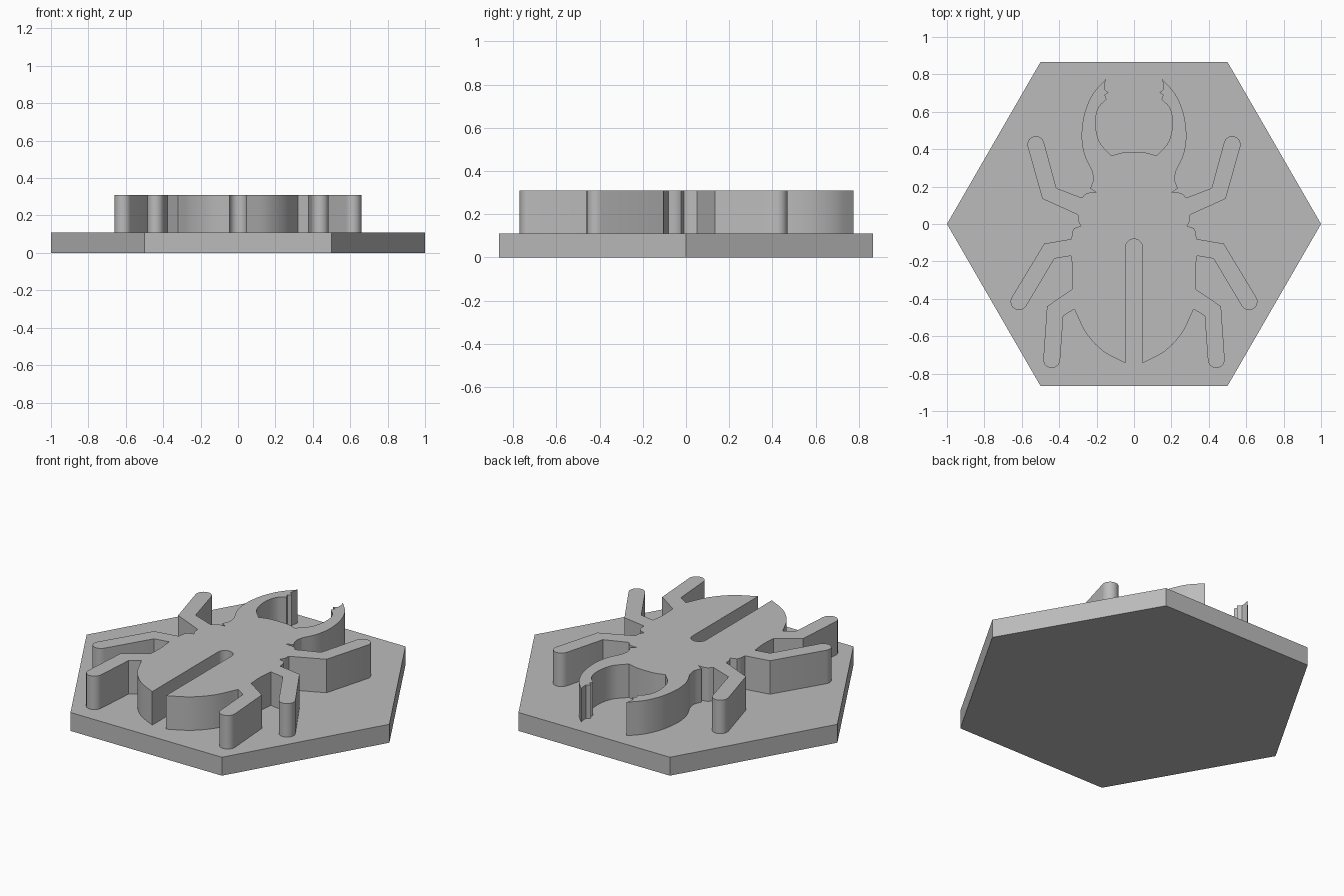
import bpy, bmesh
from math import cos, sin, radians
from mathutils import Vector

cube = bpy.data.objects.get("Cube")
if cube:
    bpy.data.objects.remove(cube)

grey = bpy.data.materials.new("plain grey")
grey.use_nodes = True
grey.diffuse_color = (0.5, 0.5, 0.5, 1)
grey.node_tree.nodes["Principled BSDF"].inputs["Base Color"].default_value = (0.5, 0.5, 0.5, 1)


def prism(name, outline, low, high):
    """Extrude a closed outline between two heights."""
    bm = bmesh.new()
    base = bm.faces.new([bm.verts.new((x, y, low)) for x, y in outline])
    side = bmesh.ops.extrude_face_region(bm, geom=[base], use_keep_orig=True)
    top = [v for v in side["geom"] if isinstance(v, bmesh.types.BMVert)]
    bmesh.ops.translate(bm, verts=top, vec=(0, 0, high - low))
    bmesh.ops.recalc_face_normals(bm, faces=bm.faces)
    mesh = bpy.data.meshes.new(name)
    bm.to_mesh(mesh)
    bm.free()
    mesh.materials.append(grey)
    obj = bpy.data.objects.new(name, mesh)
    bpy.context.collection.objects.link(obj)
    bpy.ops.object.select_all(action="DESELECT")
    obj.select_set(True)
    bpy.context.view_layer.objects.active = obj
    bpy.ops.object.shade_smooth_by_angle(angle=radians(25))
    return obj


def arc(cx, cy, r, start, end, steps=10):
    """Points along a circular arc, in degrees."""
    angles = [radians(start + (end - start) * i / steps) for i in range(steps + 1)]
    return [(cx + r * cos(a), cy + r * sin(a)) for a in angles]


def curve(*points, steps=5):
    """Smooth path through the given points."""
    p = [Vector(q) for q in points]
    p = [2 * p[0] - p[1]] + p + [2 * p[-1] - p[-2]]
    path = []
    for a, b, c, d in zip(p, p[1:], p[2:], p[3:]):
        for i in range(steps):
            t = i / steps
            path.append(0.5 * (2 * b + (c - a) * t + (2 * a - 5 * b + 4 * c - d) * t * t
                               + (3 * b - a - 3 * c + d) * t ** 3))
    return [tuple(q) for q in path] + [tuple(points[-1])]


R = 0.045  # radius of the feet and of the wing slot

# Left half of the beetle, from the brow round to the wing slot
half = curve((0, 0.385), (0.06, 0.382), (0.12, 0.365))
# Jaw: inner edge, teeth, tip, outer edge
half += curve((0.125, 0.37), (0.185, 0.44), (0.206, 0.54), (0.19, 0.62), (0.146, 0.667))
half += [(0.157, 0.69), (0.137, 0.702), (0.157, 0.72), (0.157, 0.745), (0.15, 0.775)]
half += curve((0.153, 0.772), (0.22, 0.695), (0.265, 0.59), (0.28, 0.47), (0.265, 0.37), (0.225, 0.285))
# Neck and shoulder
half += curve((0.224, 0.283), (0.218, 0.235), (0.235, 0.19))
half += curve((0.2, 0.168), (0.25, 0.165), (0.28, 0.14))
# Front leg
half += [(0.415, 0.192)] + arc(0.525, 0.425, R, 165, -15) + [(0.49, 0.135), (0.302, 0.05)]
# Waist
half += curve((0.3, 0.045), (0.297, 0.015), (0.283, -0.01))
half += curve((0.32, -0.022), (0.33, -0.045), (0.334, -0.08))
# Middle leg
half += [(0.48, -0.105)] + arc(0.615, -0.415, R, 30, -150) + [(0.425, -0.185), (0.337, -0.17)]
# Flank and hind leg
half += curve((0.336, -0.172), (0.328, -0.26), (0.332, -0.35))
half += [(0.465, -0.44)] + arc(0.44, -0.725, R, 3, -177) + [(0.378, -0.492), (0.32, -0.455)]
# Wing tip and slot
half += curve((0.318, -0.458), (0.255, -0.585), (0.165, -0.68), (0.045, -0.745))
half += arc(0, -0.125, R, 0, 90)

outline = half + [(-x, y) for x, y in reversed(half[1:-1])]
prism("beetle_relief", outline, 0.11, 0.31)

# Six-sided base plate
prism("hexagon_base", arc(0, 0, 1, 0, 300, 5), 0, 0.11)
